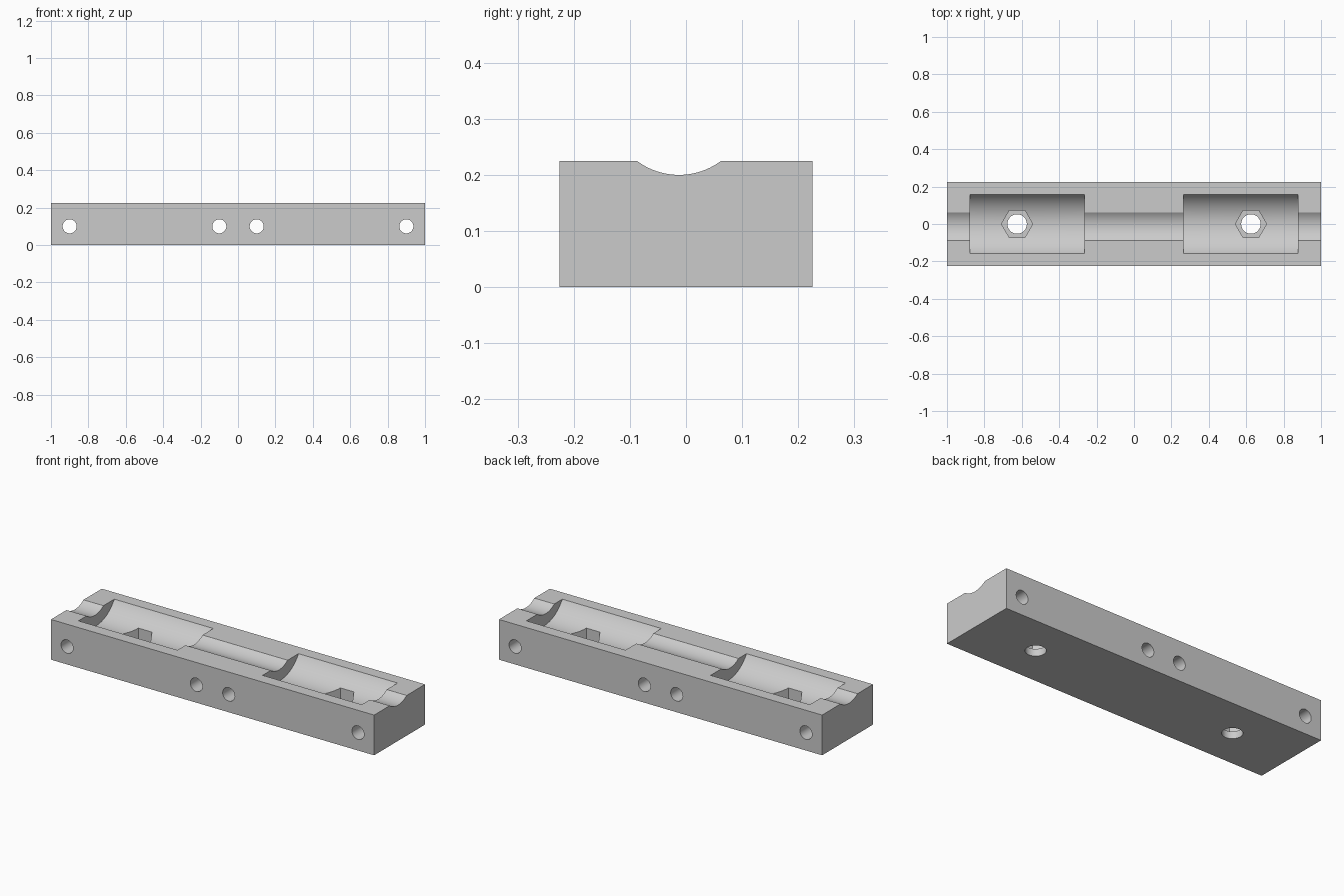
import bpy
import math

if "Cube" in bpy.data.objects:
    bpy.data.objects.remove(bpy.data.objects["Cube"], do_unlink=True)

# One plain grey plastic
grey = bpy.data.materials.new("plain_grey")
grey.use_nodes = True
colour = (0.6, 0.6, 0.6, 1)
grey.diffuse_color = colour
grey.node_tree.nodes["Principled BSDF"].inputs["Base Color"].default_value = colour

# Solid block
LENGTH, WIDTH, HEIGHT = 2.0, 0.45, 0.225
bpy.ops.mesh.primitive_cube_add(size=1, location=(0, 0, HEIGHT / 2))
block = bpy.context.object
block.name = "bearing_block"
block.scale = (LENGTH, WIDTH, HEIGHT)
bpy.ops.object.transform_apply(location=True, rotation=False, scale=True)
block.data.materials.append(grey)

ROTATIONS = {"x": (0, math.pi / 2, 0), "y": (math.pi / 2, 0, 0), "z": (0, 0, 0)}


def cut(name, axis, centre, radius, length, sides=64):
    """Subtract a cylinder or prism along an axis from the block."""
    bpy.ops.mesh.primitive_cylinder_add(vertices=sides, radius=radius, depth=length,
                                        location=centre, rotation=ROTATIONS[axis])
    cutter = bpy.context.object
    cutter.name = name
    cutter.hide_render = True
    if sides == 6:
        # Point the corners of the hexagon along the block
        cutter.rotation_euler.z = math.pi / 6
    cutter.data.materials.append(grey)
    bpy.context.view_layer.update()
    bpy.ops.object.select_all(action='DESELECT')
    block.select_set(True)
    bpy.context.view_layer.objects.active = block
    mod = block.modifiers.new(name, 'BOOLEAN')
    mod.operation = 'DIFFERENCE'
    mod.solver = 'EXACT'
    mod.object = cutter
    bpy.ops.object.modifier_apply(modifier=mod.name)
    bpy.data.objects.remove(cutter, do_unlink=True)


# Shaft groove along the top, slightly off centre
ROD_HEIGHT = 0.325
cut("shaft_groove", "x", (0, -0.0125, ROD_HEIGHT), 0.125, 2.4, 96)

for side in (-1, 1):
    # Bearing pocket, nut recess and vertical bolt hole
    cut("bearing_pocket", "x", (side * 0.57, 0, ROD_HEIGHT), 0.1875, 0.613, 96)
    cut("nut_recess", "z", (side * 0.625, 0, 0.19), 0.0835, 0.3, 6)
    cut("bolt_hole", "z", (side * 0.625, 0, 0.1), 0.052, 0.5, 48)
    # Horizontal mounting holes
    for x in (0.1, 0.9):
        cut("mounting_hole", "y", (side * x, 0, 0.1), 0.0375, 0.7, 48)

bpy.ops.object.select_all(action='DESELECT')
block.select_set(True)
bpy.context.view_layer.objects.active = block
bpy.ops.object.shade_smooth_by_angle(angle=math.radians(25))
